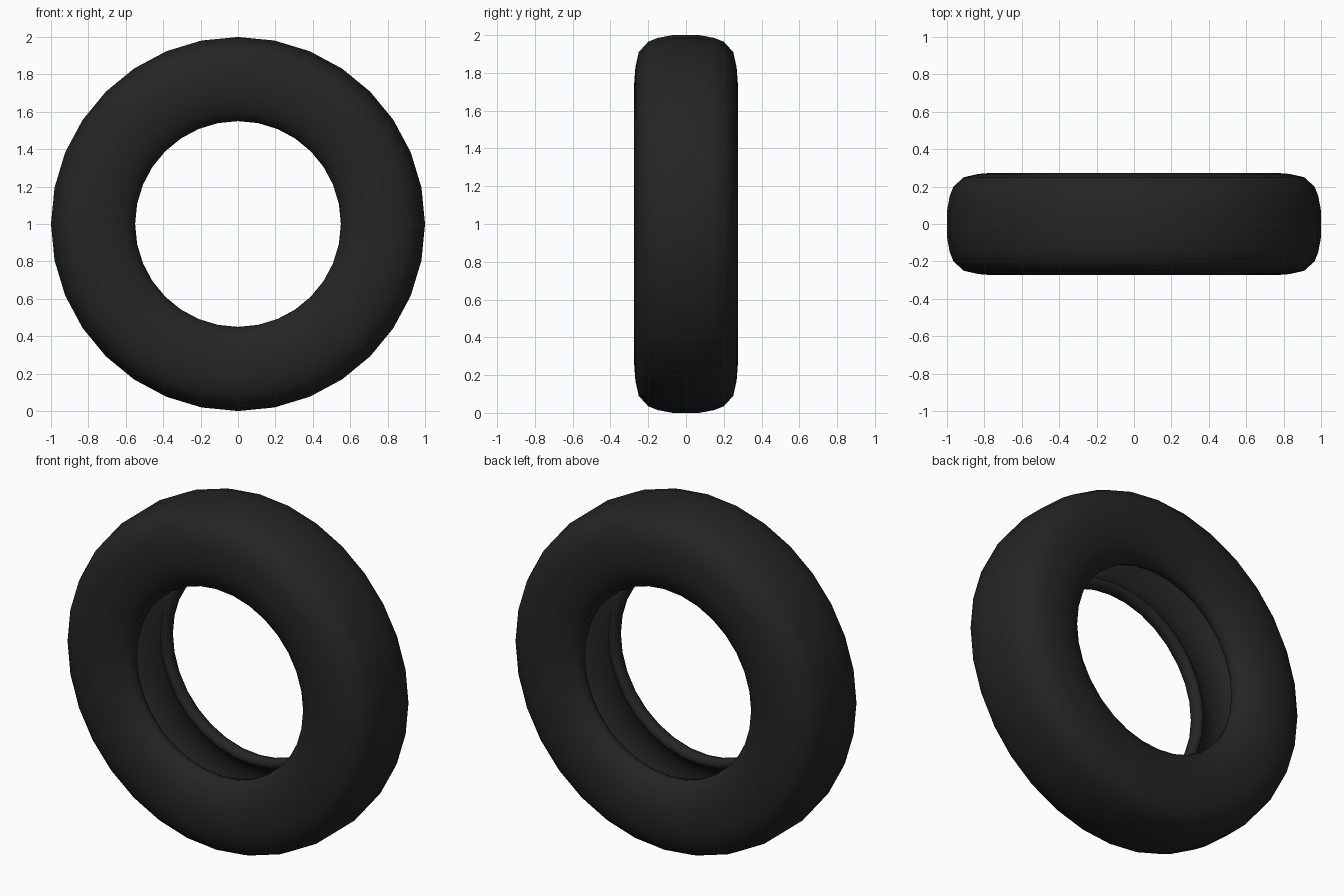
import bpy, bmesh, math

if "Cube" in bpy.data.objects:
    bpy.data.objects.remove(bpy.data.objects["Cube"])

SEG = 32
# half cross-section (y, radius): tread centre -> sidewall -> bead lip -> hollow inside
half = [(0.07, 1.0), (0.15, 0.985), (0.20, 0.965), (0.25, 0.91), (0.268, 0.83),
        (0.274, 0.75), (0.262, 0.67), (0.235, 0.60), (0.20, 0.562), (0.17, 0.55),
        (0.14, 0.557), (0.125, 0.58), (0.14, 0.602), (0.18, 0.63), (0.215, 0.69),
        (0.225, 0.76), (0.215, 0.84), (0.18, 0.905), (0.08, 0.94)]
loop = half + [(-y, r) for y, r in reversed(half)]

rubber = bpy.data.materials.new("black_rubber")
rubber.diffuse_color = (0.018, 0.018, 0.018, 1)
rubber.use_nodes = True
rubber.node_tree.nodes["Principled BSDF"].inputs["Base Color"].default_value = rubber.diffuse_color

# tire: closed profile spun about the y axis
bm = bmesh.new()
rings = []
for i in range(SEG):
    a = 2 * math.pi * i / SEG
    rings.append([bm.verts.new((r * math.sin(a), y, 1 + r * math.cos(a))) for y, r in loop])
n = len(loop)
for i in range(SEG):
    A, B = rings[i], rings[(i + 1) % SEG]
    for j in range(n):
        k = (j + 1) % n
        bm.faces.new((A[j], A[k], B[k], B[j]))
bmesh.ops.recalc_face_normals(bm, faces=bm.faces)
for f in bm.faces:
    f.smooth = True
me = bpy.data.meshes.new("tire")
bm.to_mesh(me)
bm.free()
me.materials.append(rubber)
tire = bpy.data.objects.new("tire", me)
bpy.context.collection.objects.link(tire)
